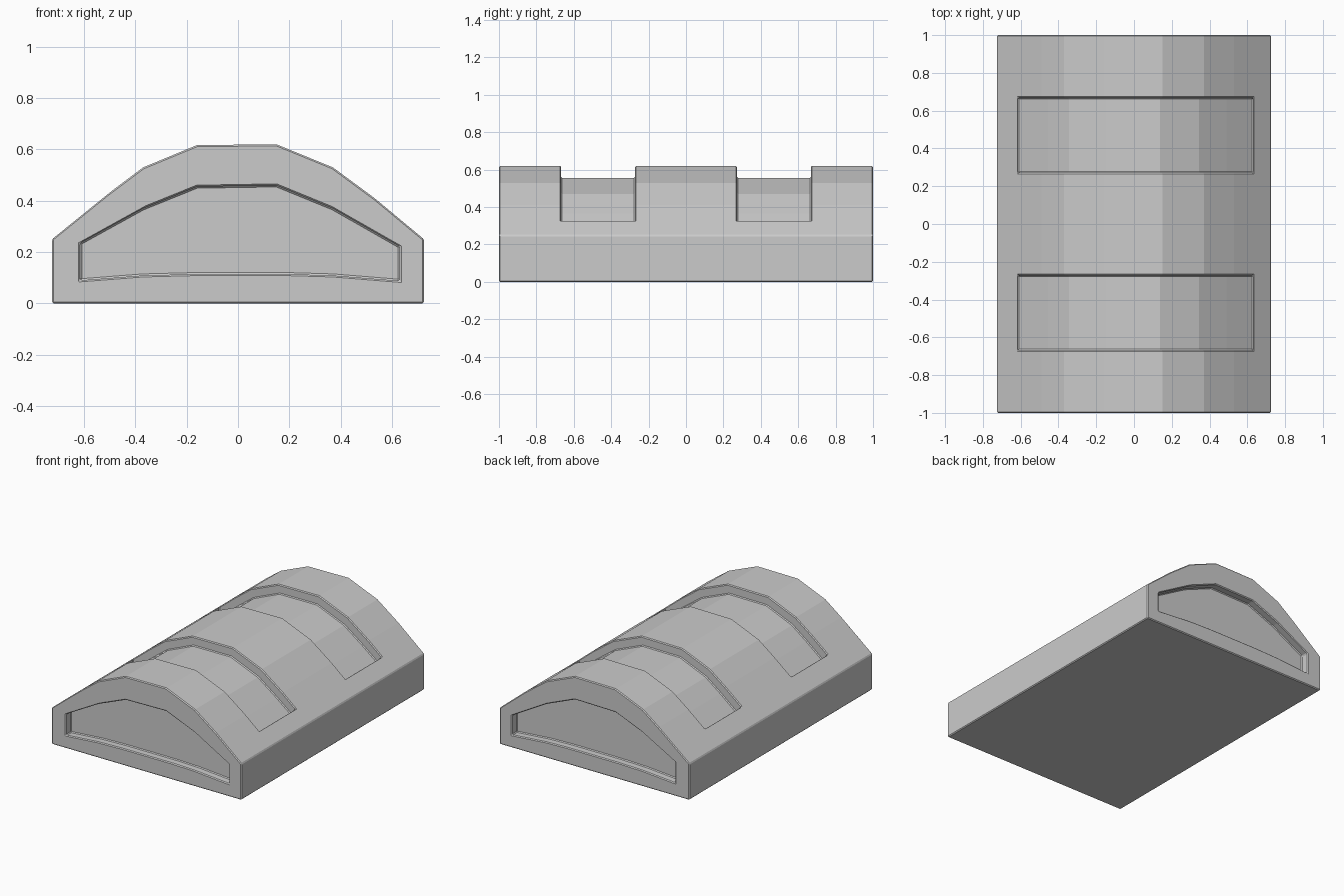
import bpy, bmesh

if "Cube" in bpy.data.objects:
    bpy.data.objects.remove(bpy.data.objects["Cube"])

# Roof outline from right eave to left eave (x, z)
ROOF = [(0.725, 0.25), (0.53, 0.412), (0.37, 0.53), (0.15, 0.62),
        (-0.16, 0.617), (-0.37, 0.53), (-0.49, 0.44), (-0.725, 0.25)]
END_PANEL = [(-0.615, 0.09), (-0.37, 0.109), (-0.18, 0.114), (0.2, 0.114),
             (0.37, 0.109), (0.63, 0.088), (0.63, 0.222), (0.37, 0.37),
             (0.15, 0.46), (-0.16, 0.455), (-0.37, 0.37), (-0.615, 0.235)]
BAND_FLOOR = [(0.63, 0.255), (0.49, 0.365), (0.345, 0.471), (0.138, 0.556),
              (-0.148, 0.554), (-0.345, 0.471), (-0.455, 0.388), (-0.613, 0.26)]


def prism(name, profile, y0, y1):
    """Extrude an x-z profile from y0 to y1."""
    bm = bmesh.new()
    face = bm.faces.new([bm.verts.new((x, y0, z)) for x, z in profile])
    ext = bmesh.ops.extrude_face_region(bm, geom=[face])
    verts = [v for v in ext["geom"] if isinstance(v, bmesh.types.BMVert)]
    bmesh.ops.translate(bm, verts=verts, vec=(0, y1 - y0, 0))
    bmesh.ops.recalc_face_normals(bm, faces=bm.faces)
    mesh = bpy.data.meshes.new(name)
    bm.to_mesh(mesh)
    bm.free()
    obj = bpy.data.objects.new(name, mesh)
    bpy.context.collection.objects.link(obj)
    return obj


def apply(obj, mod):
    bpy.context.view_layer.objects.active = obj
    bpy.ops.object.modifier_apply(modifier=mod.name)


def cut(obj, cutter):
    mod = obj.modifiers.new("cut", 'BOOLEAN')
    mod.operation = 'DIFFERENCE'
    mod.solver = 'EXACT'
    mod.object = cutter
    apply(obj, mod)
    bpy.data.objects.remove(cutter)


# Main vaulted body
body = prism("vaulted_body", [(-0.725, 0), (0.725, 0)] + ROOF, -1, 1)

for s in (-1, 1):
    # Recessed end panel
    cut(body, prism("end_panel_cutter", END_PANEL, s * 0.945, s * 1.1))
    # Sunken band across the roof
    cut(body, prism("band_cutter", BAND_FLOOR + [(-0.613, 1), (0.63, 1)],
                    s * 0.272, s * 0.668))

# Slightly broken edges
bevel = body.modifiers.new("bevel", 'BEVEL')
bevel.width = 0.006
bevel.segments = 1
bevel.limit_method = 'ANGLE'
bevel.angle_limit = 0.79
apply(body, bevel)
